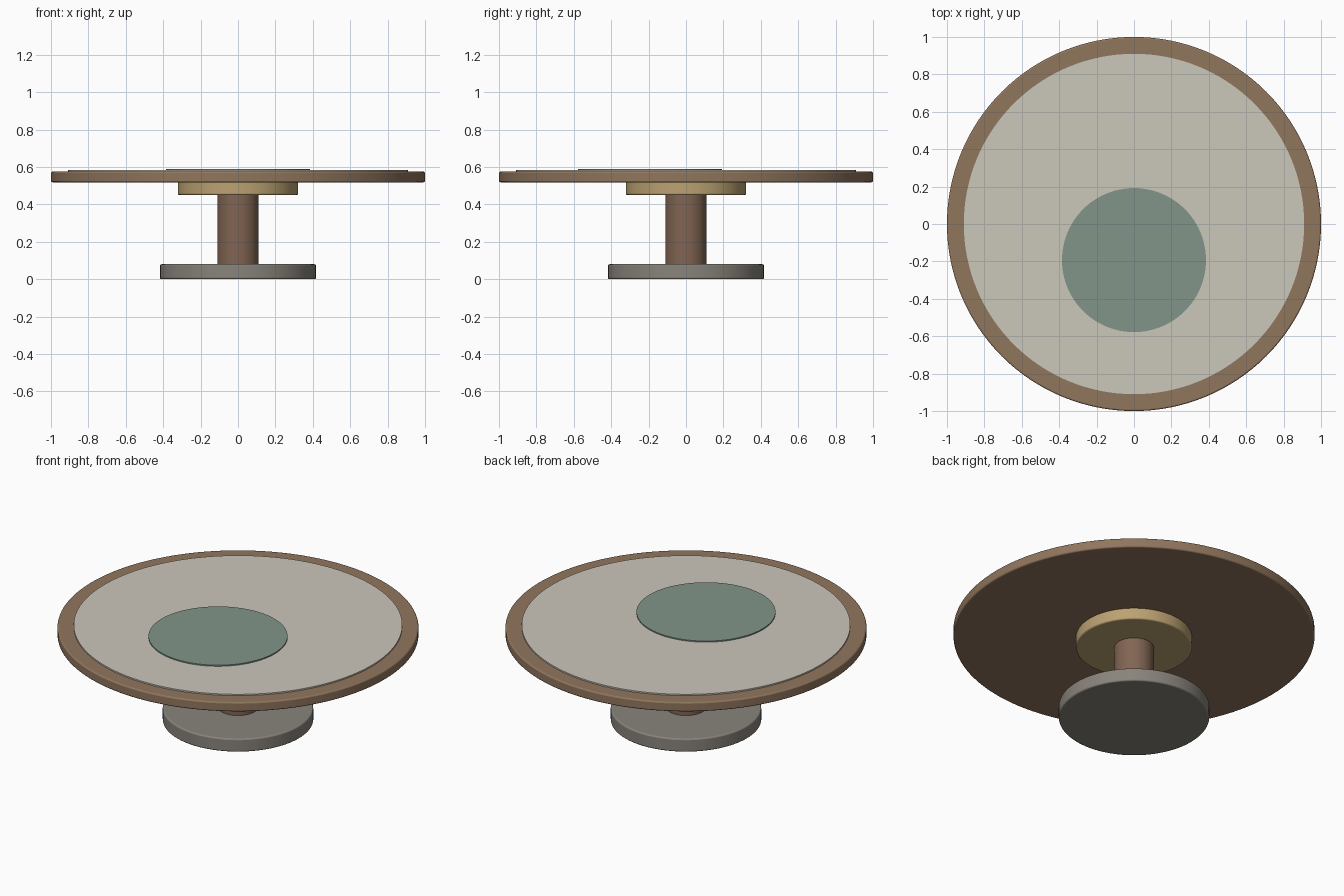
import bpy, math

if "Cube" in bpy.data.objects:
    bpy.data.objects.remove(bpy.data.objects["Cube"])


def material(name, rgb):
    m = bpy.data.materials.new(name)
    m.diffuse_color = (*rgb, 1)
    m.use_nodes = True
    m.node_tree.nodes["Principled BSDF"].inputs["Base Color"].default_value = m.diffuse_color
    return m


def disc(name, radius, z0, z1, mat, bevel=0.0, y=0.0, sides=96):
    bpy.ops.mesh.primitive_cylinder_add(vertices=sides, radius=radius, depth=z1 - z0,
                                        location=(0, y, (z0 + z1) / 2))
    ob = bpy.context.object
    ob.name = name
    ob.data.materials.append(mat)
    bpy.ops.object.shade_smooth_by_angle(angle=math.radians(35))
    if bevel:
        mod = ob.modifiers.new("soft_edge", 'BEVEL')
        mod.width = bevel
        mod.segments = 3
        mod.limit_method = 'ANGLE'
        mod.angle_limit = math.radians(40)
    return ob


walnut = material("walnut", (0.28, 0.18, 0.11))
dark_walnut = material("dark_walnut", (0.22, 0.13, 0.085))
brass = material("brass", (0.50, 0.36, 0.17))
stone = material("stone", (0.25, 0.23, 0.20))
cream = material("cream", (0.60, 0.57, 0.50))
sage = material("sage", (0.22, 0.30, 0.25))

# Pedestal
disc("base_plate", 0.417, 0.0, 0.08, stone, 0.008)
disc("column", 0.11, 0.075, 0.455, dark_walnut)
disc("support_collar", 0.322, 0.45, 0.522, brass, 0.008)

# Table top with thin raised surface layers
disc("table_top", 1.0, 0.518, 0.575, walnut, 0.008, sides=128)
disc("surface_inlay", 0.91, 0.57, 0.583, cream, sides=128)
disc("round_mat", 0.385, 0.58, 0.59, sage, y=-0.193)
